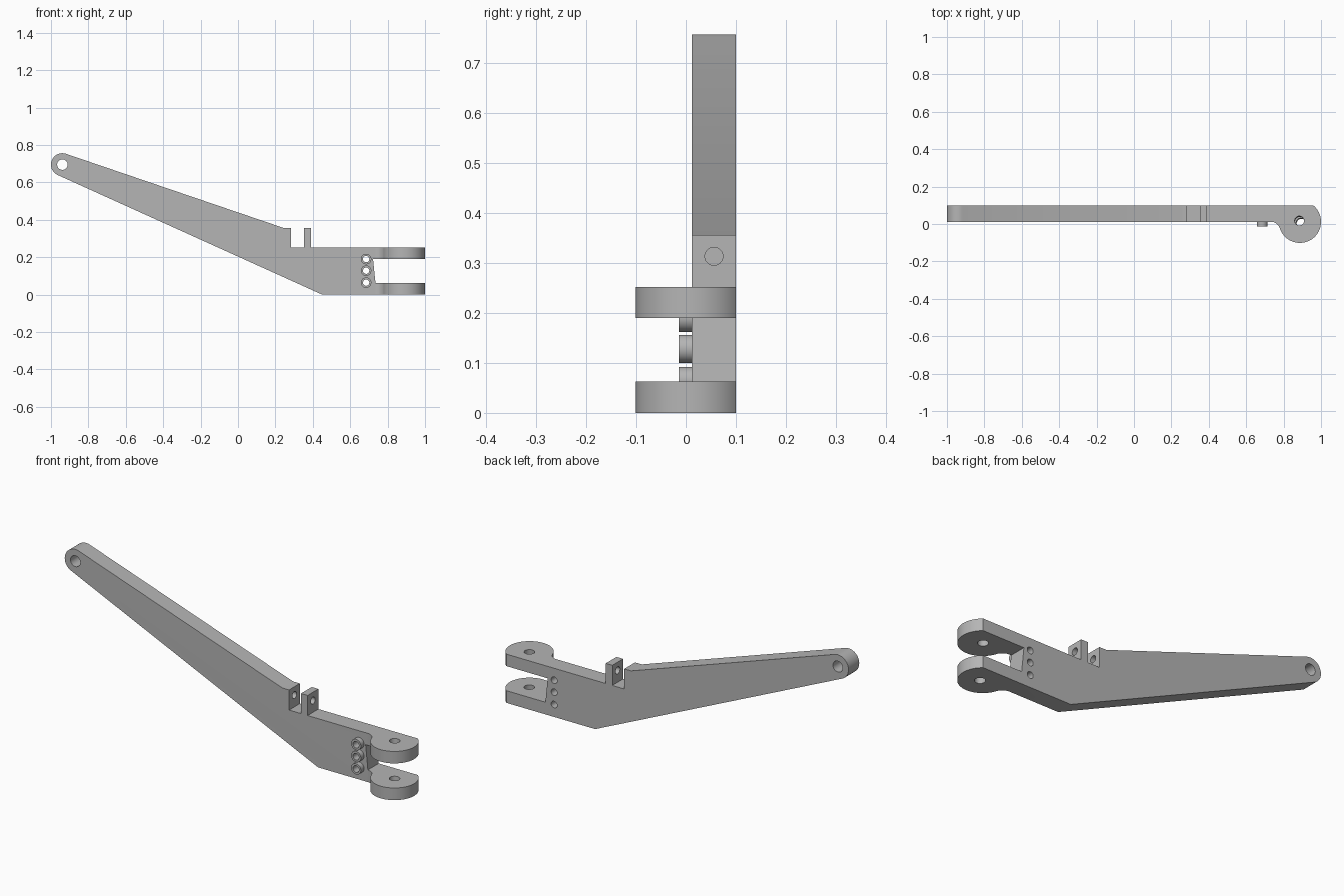
import bpy, bmesh, math
from mathutils import Vector

cube = bpy.data.objects.get("Cube")
if cube:
    bpy.data.objects.remove(cube, do_unlink=True)

grey = bpy.data.materials.new("plain grey")
grey.use_nodes = True
COLOUR = (0.46, 0.46, 0.46, 1)
grey.diffuse_color = COLOUR
grey.node_tree.nodes["Principled BSDF"].inputs["Base Color"].default_value = COLOUR


def arc(cx, cy, r, a0, a1, n):
    """Points along an arc, angles in degrees."""
    angles = [math.radians(a0 + (a1 - a0) * i / n) for i in range(n + 1)]
    return [(cx + r * math.cos(a), cy + r * math.sin(a)) for a in angles]


def extrude(name, points, start, depth):
    """Solid made by sweeping a closed outline along a vector."""
    bm = bmesh.new()
    face = bm.faces.new([bm.verts.new(p) for p in points])
    out = bmesh.ops.extrude_face_region(bm, geom=[face])
    moved = [g for g in out["geom"] if isinstance(g, bmesh.types.BMVert)]
    bmesh.ops.translate(bm, verts=moved, vec=depth)
    bmesh.ops.translate(bm, verts=bm.verts, vec=start)
    bmesh.ops.recalc_face_normals(bm, faces=bm.faces)
    mesh = bpy.data.meshes.new(name)
    bm.to_mesh(mesh)
    bm.free()
    mesh.materials.append(grey)
    obj = bpy.data.objects.new(name, mesh)
    bpy.context.collection.objects.link(obj)
    return obj


def rod(name, a, b, r, sides=40):
    """Cylinder between two points."""
    a, b = Vector(a), Vector(b)
    bpy.ops.mesh.primitive_cylinder_add(vertices=sides, radius=r, depth=(b - a).length,
                                        location=(a + b) / 2)
    obj = bpy.context.object
    obj.name = name
    obj.rotation_euler = (b - a).to_track_quat('Z', 'Y').to_euler()
    obj.data.materials.append(grey)
    return obj


def combine(target, tool, operation):
    """Apply a boolean and discard the tool."""
    tool.hide_render = True
    mod = target.modifiers.new("cut", 'BOOLEAN')
    mod.operation, mod.solver, mod.object = operation, 'EXACT', tool
    bpy.ops.object.select_all(action='DESELECT')
    bpy.context.view_layer.objects.active = target
    target.select_set(True)
    bpy.ops.object.modifier_apply(modifier=mod.name)
    bpy.data.objects.remove(tool, do_unlink=True)


# Main dimensions
EYE_X, EYE_Z, EYE_R = -0.939, 0.695, 0.061
TOP, FRONT, BACK = 0.252, 0.012, 0.1
PIN_X, PIN_Y, PIN_R = 0.887, 0.012, 0.113
LUG_TOP = 0.356


def tangent_angle(x, z, side):
    """Angle on the eye where the line from (x, z) touches it."""
    dx, dz = x - EYE_X, z - EYE_Z
    slope = math.atan2(dz, dx)
    return math.degrees(slope + side * math.acos(EYE_R / math.hypot(dx, dz)))


# Side outline: rounded eye, tapered arm, two lugs, and the fork slot
a_top = tangent_angle(0.245, 0.27, 1)
a_low = tangent_angle(0.45, 0.0, -1) + 360
side = arc(EYE_X, EYE_Z, EYE_R, a_top, a_low, 32)
side += [(0.45, 0), (1.1, 0), (1.1, 0.063), (0.735, 0.063), (0.722, 0.19), (1.1, 0.19),
         (1.1, TOP), (0.39, TOP), (0.39, LUG_TOP), (0.352, LUG_TOP), (0.352, TOP),
         (0.284, TOP), (0.284, LUG_TOP), (0.245, LUG_TOP)]
arm = extrude("suspension_arm", [(x, 0, z) for x, z in side], (0, -0.15, 0), (0, 0.3, 0))

# Plan outline: flat plate, concave fillet, round fork end
fil = 0.05
fx = PIN_X - math.sqrt((PIN_R + fil) ** 2 - fil ** 2)
touch = math.degrees(math.atan2(fil, PIN_X - fx))
end = math.degrees(math.asin((BACK - PIN_Y) / PIN_R))
plan = [(-1.2, FRONT)] + arc(fx, FRONT - fil, fil, 90, touch, 10)
plan += arc(PIN_X, PIN_Y, PIN_R, 180 + touch, 360 + end, 48)[1:]
plan += [(-1.2, BACK)]
combine(arm, extrude("plan_cutter", [(x, y, 0) for x, y in plan], (0, 0, -0.1), (0, 0, 1.1)),
        'INTERSECT')

# Three bosses with through holes
for z in (0.064, 0.128, 0.19):
    combine(arm, rod("boss", (0.685, -0.014, z), (0.685, 0.04, z), 0.028), 'UNION')
    combine(arm, rod("boss_hole", (0.685, -0.1, z), (0.685, 0.2, z), 0.017), 'DIFFERENCE')

# Eye hole, lug pin hole and tilted fork pin hole
combine(arm, rod("eye_hole", (EYE_X, -0.1, EYE_Z), (EYE_X, 0.2, EYE_Z), 0.028), 'DIFFERENCE')
combine(arm, rod("lug_hole", (0.236, 0.056, 0.313), (0.42, 0.056, 0.313), 0.018), 'DIFFERENCE')
combine(arm, rod("fork_hole", (0.882, 0.02, 0.30), (0.897, 0.0, -0.05), 0.025), 'DIFFERENCE')

bpy.ops.object.select_all(action='DESELECT')
bpy.context.view_layer.objects.active = arm
arm.select_set(True)
bpy.ops.object.shade_smooth_by_angle(angle=math.radians(25))
